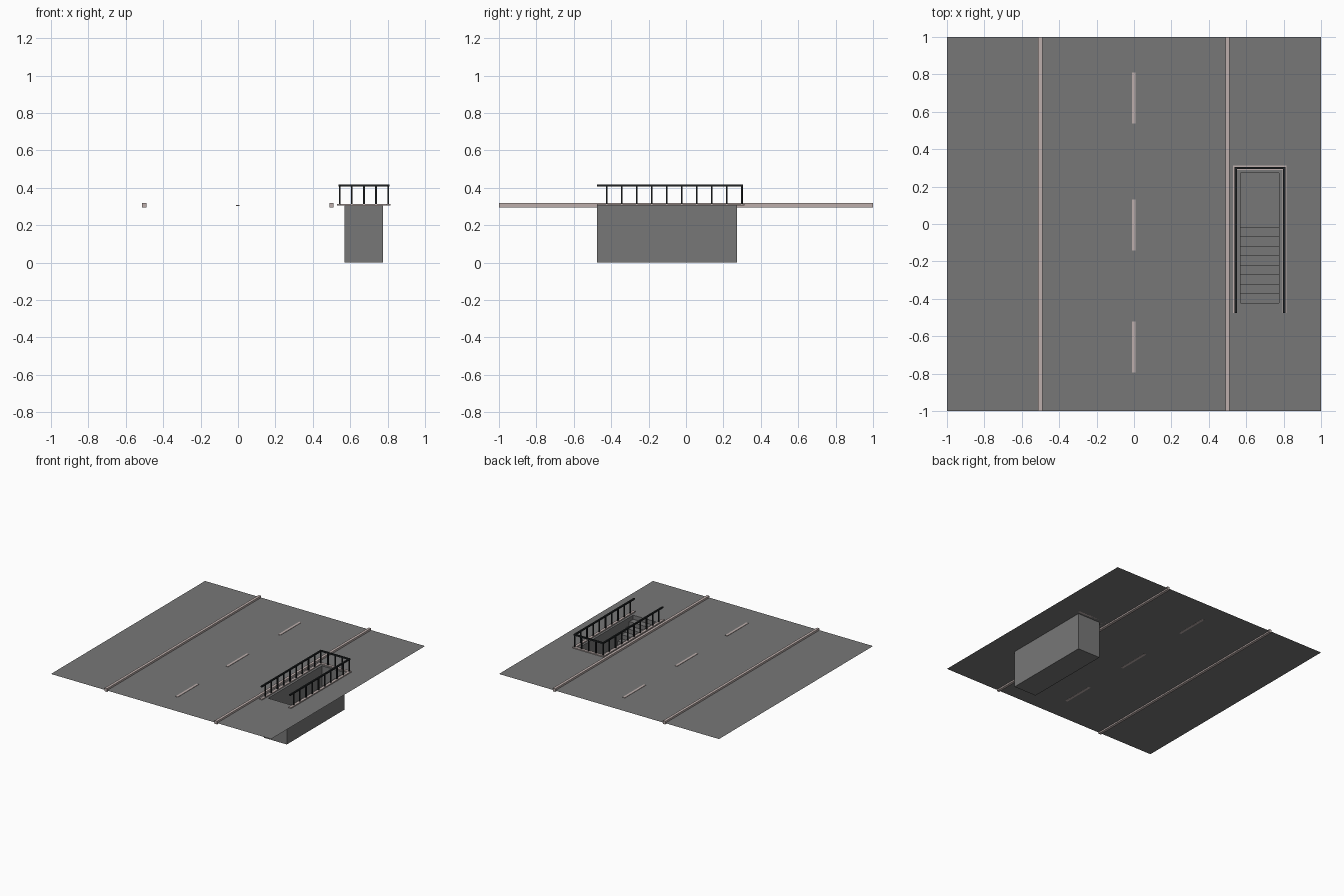
import bpy, bmesh

if "Cube" in bpy.data.objects:
    bpy.data.objects.remove(bpy.data.objects["Cube"])

Z = 0.305                                  # pavement level
X0, X1, Y0, Y1 = 0.57, 0.776, -0.475, 0.274  # stairwell pit
STEP_Y, FLOOR_Y, STEPS = -0.422, -0.016, 9


def material(name, rgb):
    m = bpy.data.materials.new(name)
    m.diffuse_color = (*rgb, 1)
    m.use_nodes = True
    m.node_tree.nodes["Principled BSDF"].inputs["Base Color"].default_value = m.diffuse_color
    return m


asphalt = material("asphalt grey", (0.185, 0.185, 0.185))
stone = material("pale stone", (0.51, 0.43, 0.415))
metal = material("dark metal", (0.014, 0.017, 0.018))


def finish(bm, name, mat):
    me = bpy.data.meshes.new(name)
    bm.to_mesh(me)
    bm.free()
    me.materials.append(mat)
    ob = bpy.data.objects.new(name, me)
    bpy.context.collection.objects.link(ob)
    return ob


def add_box(bm, x0, x1, y0, y1, z0, z1):
    verts = bmesh.ops.create_cube(bm, size=1)["verts"]
    for v in verts:
        v.co = (x1 if v.co.x > 0 else x0, y1 if v.co.y > 0 else y0,
                z1 if v.co.z > 0 else z0)
    return verts


def boxes(name, mat, items):
    bm = bmesh.new()
    for b in items:
        add_box(bm, *b)
    return finish(bm, name, mat)


# Pavement sheet with the stair opening left out
bm = bmesh.new()
xs, ys = [-1, X0, X1, 1], [-1, STEP_Y, Y1, 1]
grid = [[bm.verts.new((x, y, Z)) for y in ys] for x in xs]
for i in range(3):
    for j in range(3):
        if (i, j) != (1, 1):
            bm.faces.new((grid[i][j], grid[i + 1][j],
                          grid[i + 1][j + 1], grid[i][j + 1]))
finish(bm, "pavement", asphalt)

# Pit: a box open at the top
bm = bmesh.new()
add_box(bm, X0, X1, Y0, Y1, 0, Z)
bm.normal_update()
bmesh.ops.delete(bm, geom=[f for f in bm.faces if f.normal.z > 0.5],
                 context='FACES')
finish(bm, "stairwell_pit", asphalt)

# Steps descending towards the back
bm = bmesh.new()
rise, tread = Z / STEPS, (FLOOR_Y - STEP_Y) / (STEPS - 1)
profile = []
for k in range(STEPS):
    y = STEP_Y + k * tread
    profile += [(y, Z - k * rise), (y, Z - (k + 1) * rise)]
rows = [(bm.verts.new((X0, y, z)), bm.verts.new((X1, y, z))) for y, z in profile]
for a, b in zip(rows, rows[1:]):
    bm.faces.new((a[0], a[1], b[1], b[0])).normal_flip()
bm.normal_update()
for f in bm.faces:
    if f.normal.z < -0.5 or f.normal.y < -0.5:
        f.normal_flip()
finish(bm, "steps", asphalt)

# Kerbs and the dashed centre line
boxes("kerbs", stone, [(c - 0.011, c + 0.011, -1, 1, 0.294, 0.32)
                       for c in (-0.501, 0.499)])
boxes("centre_dashes", stone, [(-0.011, 0.009, c - 0.136, c + 0.136, Z - 0.001, Z + 0.003)
                               for c in (-0.658, -0.006, 0.674)])

# Stone rim under the railing, open at the front
W = 0.022
boxes("railing_base", stone, [
    (0.53, 0.53 + W, Y0, 0.312, Z, 0.313),
    (0.815 - W, 0.815, Y0, 0.312, Z, 0.313),
    (0.53 + W, 0.815 - W, 0.312 - W, 0.312, Z, 0.313)])

# Railing: handrails and posts on three sides
XL, XR, YB, R = 0.544, 0.803, 0.299, 0.006
boxes("handrails", metal, [
    (XL - R, XL + R, Y0, YB + R, 0.407, 0.418),
    (XR - R, XR + R, Y0, YB + R, 0.407, 0.418),
    (XL + R, XR - R, YB - R, YB + R, 0.407, 0.418)])
spots = [(x, -0.424 + 0.0803 * k) for x in (XL, XR) for k in range(10)]
spots += [(XL + (XR - XL) * k / 4, YB) for k in (1, 2, 3)]
P = 0.0045
boxes("railing_posts", metal, [(x - P, x + P, y - P, y + P, 0.31, 0.41)
                               for x, y in spots])
